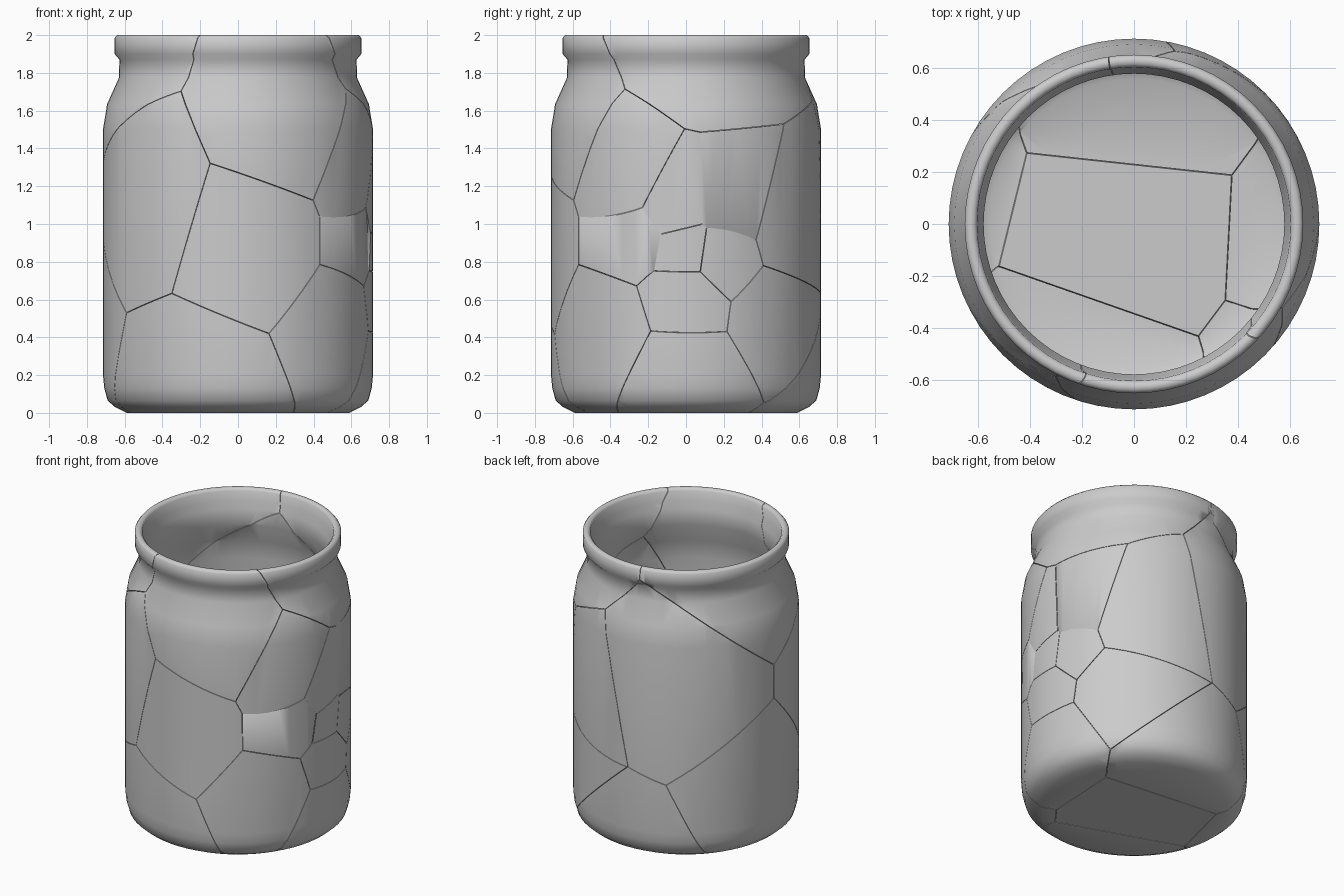
import bpy, bmesh, math
from mathutils import Vector

if "Cube" in bpy.data.objects:
    bpy.data.objects.remove(bpy.data.objects["Cube"])

GAP = 0.0015      # half width of the cracks
SEGMENTS = 64

# Jar wall: outside from floor centre up to the rim, then back down the inside
PROFILE = [(0, 0), (.59, 0), (.65, .03), (.69, .065), (.708, .13), (.715, .2), (.715, 1.5), (.693, 1.635),
           (.63, 1.775), (.628, 1.87), (.653, 1.9), (.653, 1.985), (.64, 2), (.618, 2),
           (.605, 1.985), (.60, 1.92), (.58, 1.87), (.58, 1.76), (.645, 1.62),
           (.665, 1.49), (.665, .21), (.645, .1), (.56, .05), (0, .05)]

# Crack junctions on the surface, each with the letters of the pieces that meet there
JUNCTIONS = [
    # rim and shoulder
    (-.2, -.62, 2, "AT"), (.48, -.44, 2, "AP"), (-.09, .62, 1.9, "PST"),
    (-.3, -.59, 1.71, "ADT"), (.57, -.32, 1.71, "AEP"), (.715, 0, 1.5, "EGP"),
    (.71, .09, 1.485, "GIP"), (.48, .53, 1.535, "INP"), (.15, .68, 1.66, "NPS"),
    # right side, around the impact
    (.4, -.593, 1.13, "ABE"), (.435, -.57, 1.03, "BEF"), (.677, -.23, 1.09, "EFG"),
    (.435, -.57, .79, "BFL"), (.666, -.26, .67, "FKL"), (.7, -.14, .945, "FGH"),
    (.709, .09, 1.0, "GHI"), (.706, .11, .98, "HIJ"), (.694, -.17, .755, "FHK"),
    (.711, .075, .745, "HJK"), (.673, .24, .59, "JKO"), (.612, .37, .92, "IJN"),
    (.586, .41, .78, "JNO"), (.682, .215, .43, "KMO"), (.69, -.19, .435, "KLM"),
    # front, left and back
    (.17, -.695, .42, "BCL"), (-.35, -.623, .63, "BCD"), (-.59, -.404, .53, "CDU"),
    (-.15, -.7, 1.32, "ABD"), (-.713, .05, 1.26, "DST"), (-.713, .05, 1.03, "DSU"),
    (-.05, .713, .62, "NORS"), (-.3, .65, .54, "RSU"),
    # floor and foot
    (.55, .42, .045, "MOR"), (-.43, .28, .03, "QRU"), (.38, .19, .03, "MQR"),
    (.36, -.3, .03, "LMQ"), (.26, -.44, .03, "CLQ"), (-.53, -.16, .03, "CQU"),
    (.57, -.37, .05, "LM"), (.3, -.6, .04, "CL"), (-.65, -.3, .2, "CU"), (-.48, .45, .03, "RU"),
]


def find_seeds():
    """Piece centres such that every junction is equally far from its pieces."""
    groups = {}
    for x, y, z, cells in JUNCTIONS:
        for c in cells:
            groups.setdefault(c, []).append(Vector((x, y, z)))
    seeds = {c: sum(p, Vector()) / len(p) for c, p in sorted(groups.items())}
    rules = [(Vector(j[:3]), a, b) for j in JUNCTIONS
             for i, a in enumerate(j[3]) for b in j[3][i + 1:]]
    for step in range(2500):
        for v, a, b in rules:
            da, db = seeds[a] - v, seeds[b] - v
            la, lb = da.length, db.length
            if la < 1e-5 or lb < 1e-5:
                continue
            move = .12 * (la - lb)
            seeds[a] -= da * (move / la)
            seeds[b] += db * (move / lb)
    return list(seeds.values())


def jar_mesh():
    """Revolve the wall profile into one closed jar."""
    bm = bmesh.new()
    verts = [bm.verts.new((r, 0, z)) for r, z in PROFILE]
    edges = [bm.edges.new(pair) for pair in zip(verts, verts[1:])]
    bmesh.ops.spin(bm, geom=verts + edges, cent=(0, 0, 0), axis=(0, 0, 1),
                   angle=math.tau, steps=SEGMENTS)
    bmesh.ops.remove_doubles(bm, verts=bm.verts[:], dist=1e-4)
    bmesh.ops.recalc_face_normals(bm, faces=bm.faces[:])
    mesh = bpy.data.meshes.new("jar_wall")
    bm.to_mesh(mesh)
    bm.free()
    return mesh


def cell_mesh(seed, others):
    """Convex block of space nearest to one seed."""
    bm = bmesh.new()
    bmesh.ops.create_cube(bm, size=6)
    for o in sorted(others, key=lambda p: (p - seed).length):
        n = (o - seed).normalized()
        bmesh.ops.bisect_plane(bm, geom=bm.verts[:] + bm.edges[:] + bm.faces[:], dist=1e-6,
                               plane_co=(seed + o) / 2 - n * GAP, plane_no=n, clear_outer=True)
        bmesh.ops.holes_fill(bm, edges=[e for e in bm.edges if e.is_boundary], sides=0)
    bmesh.ops.recalc_face_normals(bm, faces=bm.faces[:])
    mesh = bpy.data.meshes.new("cell")
    bm.to_mesh(mesh)
    bm.free()
    return mesh


def add(name, mesh):
    obj = bpy.data.objects.new(name, mesh)
    bpy.context.collection.objects.link(obj)
    return obj


# Cut the jar into its pieces
seeds = find_seeds()
jar = add("whole_jar", jar_mesh())
mod = jar.modifiers.new("cut", 'BOOLEAN')
mod.operation = 'INTERSECT'
mod.solver = 'EXACT'
pieces = []
for i, seed in enumerate(seeds):
    cutter = add("cutter", cell_mesh(seed, seeds[:i] + seeds[i + 1:]))
    cutter.hide_render = True
    mod.object = cutter
    bpy.context.view_layer.update()
    mesh = bpy.data.meshes.new_from_object(
        jar.evaluated_get(bpy.context.evaluated_depsgraph_get()))
    if len(mesh.polygons):
        pieces.append(add(f"jar_piece_{i + 1:02d}", mesh))
    mod.object = None
    bpy.data.objects.remove(cutter)
bpy.data.objects.remove(jar)

# Smooth glass, sharp break faces
for p in pieces:
    p.select_set(True)
bpy.context.view_layer.objects.active = pieces[0]
bpy.ops.object.shade_smooth_by_angle(angle=math.radians(55))
